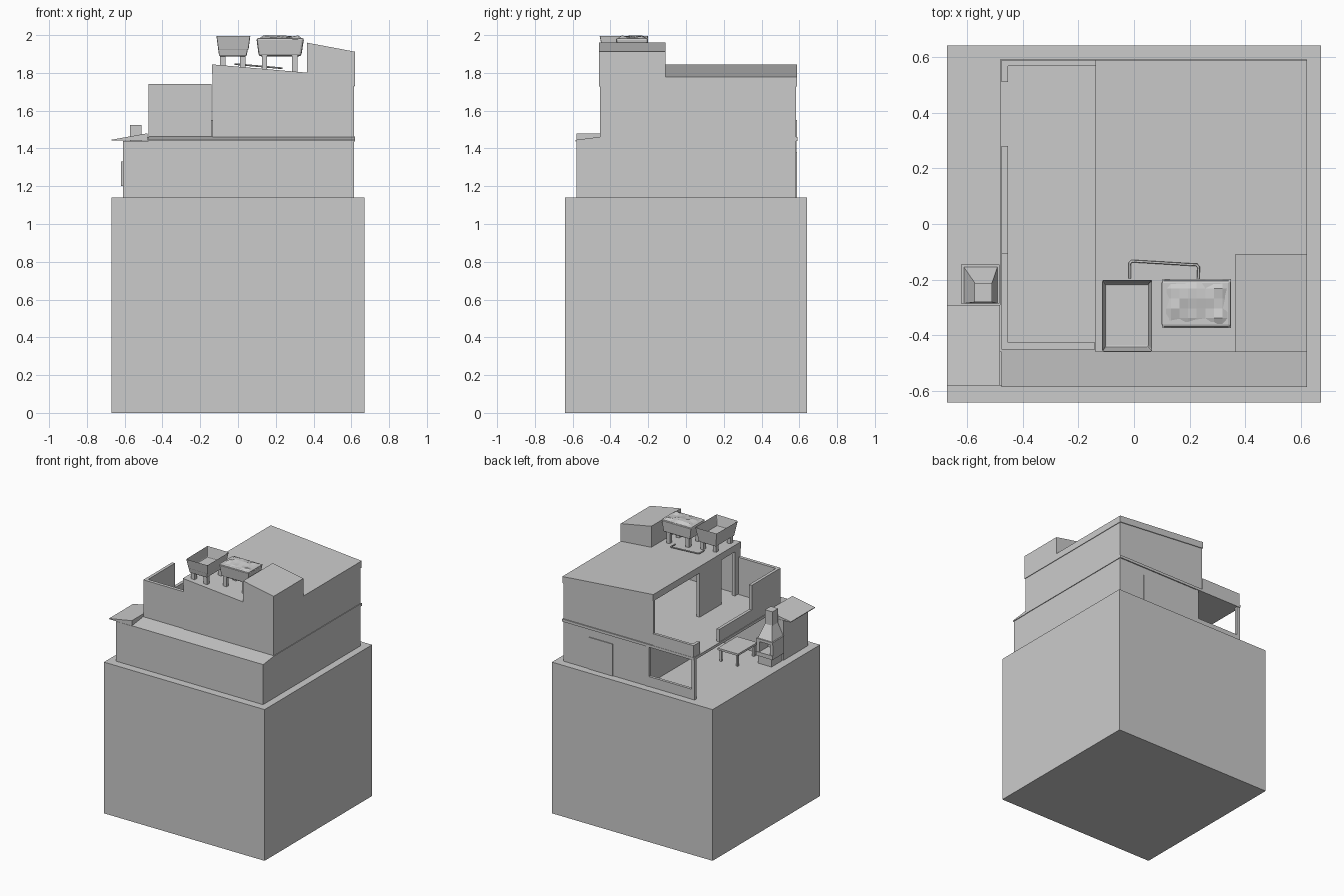
import bpy, bmesh, random
from mathutils import Vector

if "Cube" in bpy.data.objects:
    bpy.data.objects.remove(bpy.data.objects["Cube"])

random.seed(4)


def finish(name, bm):
    bmesh.ops.recalc_face_normals(bm, faces=bm.faces)
    mesh = bpy.data.meshes.new(name)
    bm.to_mesh(mesh)
    bm.free()
    ob = bpy.data.objects.new(name, mesh)
    bpy.context.collection.objects.link(ob)
    return ob


def taper(name, bottom, z0, top, z1, well=None, bevel=0):
    """Four-sided block between two (x0, x1, y0, y1) rectangles; well=(rim, depth) hollows it."""
    bm = bmesh.new()
    rings = []
    for (x0, x1, y0, y1), z in ((bottom, z0), (top, z1)):
        rings.append([bm.verts.new((x, y, z)) for x, y in ((x0, y0), (x1, y0), (x1, y1), (x0, y1))])
    lo, hi = rings
    bm.faces.new(lo[::-1])
    lid = bm.faces.new(hi)
    for i in range(4):
        j = (i + 1) % 4
        bm.faces.new((lo[i], lo[j], hi[j], hi[i]))
    if well:
        bmesh.ops.inset_region(bm, faces=[lid], thickness=well[0])
        centre = lid.calc_center_median()
        for v in lid.verts:
            v.co = centre + (v.co - centre) * 0.88 - Vector((0, 0, well[1]))
    ob = finish(name, bm)
    if bevel:
        mod = ob.modifiers.new("soft_edges", 'BEVEL')
        mod.width = bevel
        mod.segments = 2
    return ob


def box(name, x0, x1, y0, y1, z0, z1):
    return taper(name, (x0, x1, y0, y1), z0, (x0, x1, y0, y1), z1)


def prism(name, profile, axis, a, b):
    """Extrude a 2D profile along x (points are y, z) or along y (points are x, z)."""
    bm = bmesh.new()
    put = (lambda p, t: (t, p[0], p[1])) if axis == 'x' else (lambda p, t: (p[0], t, p[1]))
    face = bm.faces.new([bm.verts.new(put(p, a)) for p in profile])
    new = bmesh.ops.extrude_face_region(bm, geom=[face])['geom']
    step = Vector((b - a, 0, 0) if axis == 'x' else (0, b - a, 0))
    bmesh.ops.translate(bm, vec=step, verts=[v for v in new if isinstance(v, bmesh.types.BMVert)])
    return finish(name, bm)


# Plinth and ground floor
box("plinth", -.67, .67, -.64, .64, 0, 1.14)
box("ground_floor_main", -.075, .615, -.58, .582, 1.14, 1.44)
box("ground_floor_wing", -.61, -.075, -.58, -.29, 1.14, 1.44)
box("back_door", .2, .4, .58, .588, 1.14, 1.38)

# Storey slab and the low roofs in front and at the side
box("storey_slab", -.48, .62, -.46, .59, 1.44, 1.46)
prism("front_awning", [(-.585, 1.438), (-.585, 1.445), (-.45, 1.462), (-.45, 1.438)], 'x', -.475, .62)
prism("side_roof", [(-.67, 1.441), (-.48, 1.441), (-.48, 1.48), (-.67, 1.446)], 'y', -.58, -.29)

# Porch posts and rail below the terrace
for i, x in enumerate((-.48, -.1)):
    box(f"porch_post_{i}", x, x + .025, .56, .585, 1.14, 1.44)
box("porch_rail", -.455, -.1, .562, .583, 1.14, 1.215)

# Terrace parapets and the tall corner screen
box("terrace_front_wall", -.475, -.14, -.45, -.425, 1.46, 1.74)
box("terrace_side_screen", -.475, -.452, -.425, -.105, 1.46, 1.74)
box("terrace_side_parapet", -.475, -.452, -.105, .28, 1.46, 1.555)
box("terrace_back_parapet", -.475, -.135, .567, .588, 1.46, 1.55)
box("terrace_parapet_return", -.475, -.452, .51, .567, 1.46, 1.55)


# Upper storey: walls under a roof falling towards the right
def roof_z(x):
    return 1.845 - (x + .138) * .087


def sloped_wall(name, x0, x1, y0, y1):
    prism(name, [(x0, 1.46), (x1, 1.46), (x1, roof_z(x1) - .045), (x0, roof_z(x0) - .045)], 'y', y0, y1)


sloped_wall("upper_front_wall", -.135, .615, -.455, -.43)
sloped_wall("upper_back_wall", -.135, .615, .56, .582)
sloped_wall("upper_right_wall", .59, .615, -.43, .56)
sloped_wall("upper_left_wall", -.135, -.11, -.23, .03)
sloped_wall("upper_left_post", -.135, -.11, -.43, -.39)
prism("main_roof", [(-.138, roof_z(-.138) - .05), (.62, roof_z(.62) - .05),
                    (.62, roof_z(.62)), (-.138, roof_z(-.138))], 'y', -.46, .588)
prism("stair_tower", [(.365, 1.79), (.62, 1.74), (.62, 1.912), (.365, 1.96)], 'y', -.46, -.108)


# Roof planters standing on short legs
def planter_legs(name, xs, ys):
    for i, x in enumerate(xs):
        for j, y in enumerate(ys):
            box(f"{name}_leg_{i}{j}", x - .014, x + .014, y - .014, y + .014, roof_z(x) - .01, 1.9)


taper("empty_planter", (-.1, .045, -.435, -.215), 1.888, (-.115, .066, -.458, -.2), 2.0, (.016, .08), .006)
planter_legs("empty_planter", (-.08, .025), (-.41, -.24))
taper("filled_planter", (.11, .335, -.36, -.205), 1.888, (.097, .35, -.372, -.2), 1.985, bevel=.012)
planter_legs("filled_planter", (.14, .3), (-.345, -.23))

# Uneven soil on the filled planter
bm = bmesh.new()
bmesh.ops.create_grid(bm, x_segments=8, y_segments=5, size=1)
for v in bm.verts:
    edge = max(abs(v.co.x), abs(v.co.y)) > .99
    v.co = Vector((.225 + v.co.x * .123, -.285 + v.co.y * .088,
                   1.976 if edge else 1.99 + random.uniform(-.006, .01)))
finish("planter_soil", bm)

# Bent tube rail on the roof
curve = bpy.data.curves.new("roof_rail", 'CURVE')
curve.dimensions = '3D'
curve.bevel_depth = .005
curve.bevel_resolution = 1
path = [(-.015, -.195), (-.015, -.14), (-.008, -.133), (.225, -.147), (.232, -.155), (.23, -.2)]
line = curve.splines.new('POLY')
line.points.add(len(path) - 1)
for p, (x, y) in zip(line.points, path):
    p.co = (x, y, roof_z(x) + .012, 1)
bpy.context.collection.objects.link(bpy.data.objects.new("roof_rail", curve))

# Garden fireplace: foot, open firebox, tapering hood and chimney
box("fireplace_foot", -.605, -.49, -.28, -.155, 1.14, 1.2)
box("fireplace_hearth", -.62, -.482, -.285, -.145, 1.2, 1.23)
for name, x in (("left", -.62), ("right", -.507)):
    box(f"firebox_{name}_cheek", x, x + .025, -.285, -.15, 1.23, 1.31)
box("firebox_back", -.595, -.507, -.285, -.255, 1.23, 1.31)
box("fireplace_lintel", -.62, -.482, -.285, -.145, 1.31, 1.33)
taper("fireplace_hood", (-.61, -.49, -.285, -.155), 1.33, (-.57, -.51, -.28, -.213), 1.42)
box("chimney", -.572, -.51, -.28, -.212, 1.42, 1.525)

# Small table under the terrace
box("porch_table_top", -.42, -.25, -.25, -.02, 1.225, 1.24)
for i, x in enumerate((-.41, -.275)):
    for j, y in enumerate((-.24, -.045)):
        box(f"porch_table_leg_{i}{j}", x, x + .015, y, y + .015, 1.14, 1.225)
